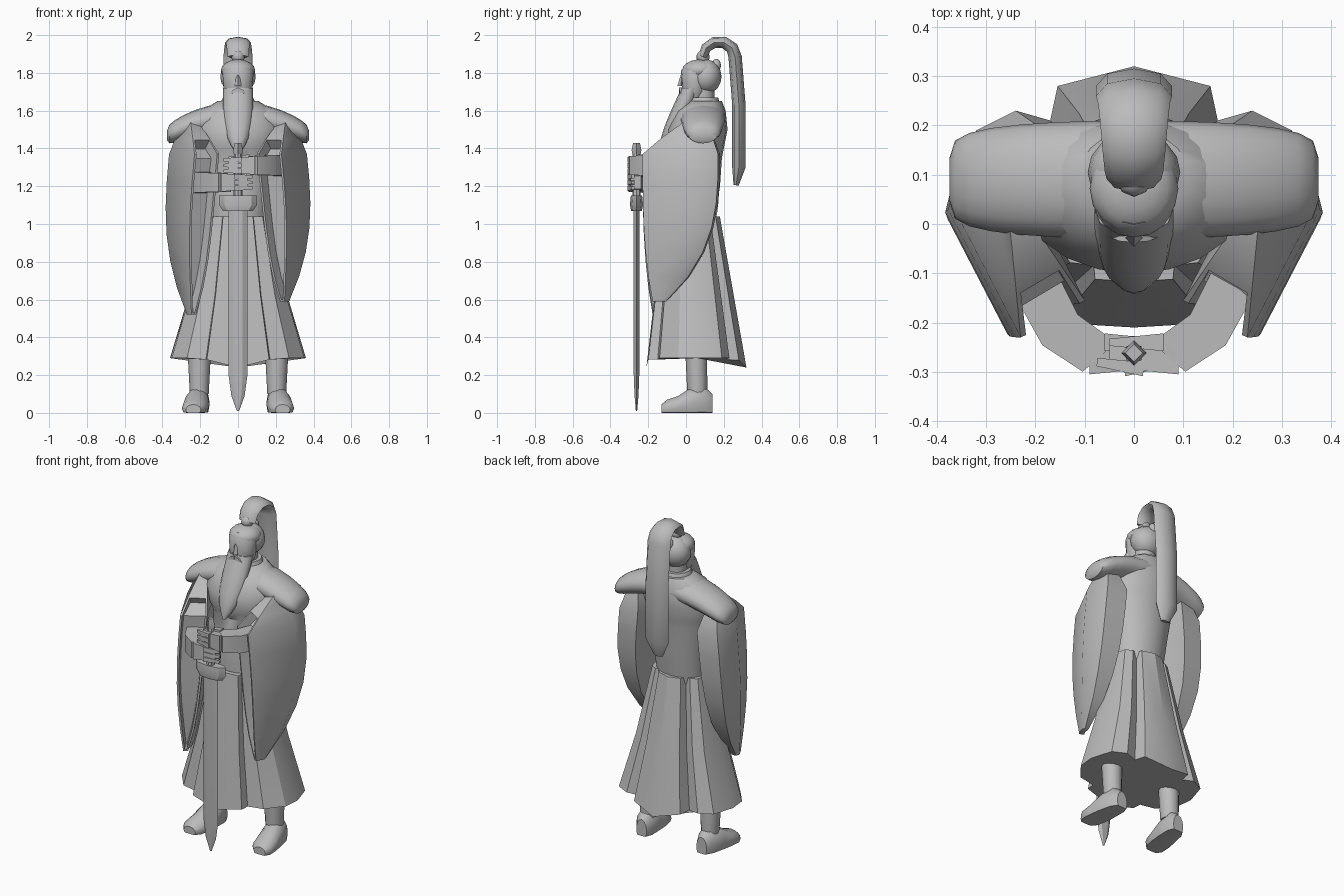
import bpy, bmesh, math
from mathutils import Vector

if "Cube" in bpy.data.objects:
    bpy.data.objects.remove(bpy.data.objects["Cube"], do_unlink=True)

GREY = (0.5, 0.5, 0.5, 1)
clay = bpy.data.materials.new("plain_grey")
clay.use_nodes = True
clay.diffuse_color = GREY
clay.node_tree.nodes["Principled BSDF"].inputs["Base Color"].default_value = GREY

X, Y, Z = Vector((1, 0, 0)), Vector((0, 1, 0)), Vector((0, 0, 1))
SIDES = (("left", 1), ("right", -1))


def steps(count):
    """Evenly spaced fractions from zero to one."""
    return [i / (count - 1) for i in range(count)]


def oval(center, u, v, radius_u, radius_v, sides=16, turn=0):
    """Closed ring around a centre, spanned by two axes."""
    angles = [math.tau * i / sides + turn for i in range(sides)]
    return [Vector(center) + u * radius_u * math.cos(a) + v * radius_v * math.sin(a) for a in angles]


def loft(name, rings, angle=40, mouth=None):
    """Skin a list of equal rings, cap both ends, optionally hollow one column."""
    bm = bmesh.new()
    loops = [[bm.verts.new(point) for point in ring] for ring in rings]
    sides = len(rings[0])
    opening = []
    for row, (lower, upper) in enumerate(zip(loops, loops[1:])):
        for i in range(sides):
            j = (i + 1) % sides
            face = bm.faces.new((lower[i], lower[j], upper[j], upper[i]))
            if i == mouth and row > 0:
                opening.append(face)
    bm.faces.new(loops[0])
    bm.faces.new(loops[-1])
    bmesh.ops.recalc_face_normals(bm, faces=bm.faces)
    if opening:
        bmesh.ops.inset_region(bm, faces=opening, thickness=0.012, depth=0)
        bmesh.ops.inset_region(bm, faces=opening, thickness=0.004, depth=-0.06)
    mesh = bpy.data.meshes.new(name)
    bm.to_mesh(mesh)
    bm.free()
    mesh.materials.append(clay)
    part = bpy.data.objects.new(name, mesh)
    bpy.context.collection.objects.link(part)
    bpy.ops.object.select_all(action='DESELECT')
    part.select_set(True)
    bpy.context.view_layer.objects.active = part
    bpy.ops.object.shade_smooth_by_angle(angle=math.radians(angle))


def stack(name, rows, x=0, sides=16, angle=40):
    """Horizontal ovals, each given as height, centre y, half width, half depth."""
    loft(name, [oval((x, y, z), X, Y, wide, deep, sides) for z, y, wide, deep in rows], angle)


def ball(name, center, wide, deep, tall, sides=16):
    """Ellipsoid made of stacked ovals."""
    x, y, z = center
    turns = [math.pi * (0.05 + 0.9 * t) for t in steps(9)]
    stack(name, [(z - tall * math.cos(a), y, wide * math.sin(a), deep * math.sin(a)) for a in turns],
          x, sides, angle=60)


def beam(name, points, wide, tall, taper):
    """Square bar through the points, scaled down towards its end."""
    points = [Vector(point) for point in points]
    across = (points[-1] - points[0]).cross(Z).normalized()
    rings = []
    for point, t in zip(points, steps(len(points))):
        size = math.sqrt(2) * (1 + (taper - 1) * t)
        rings.append(oval(point, across, Z, wide * size, tall * size, 4, math.pi / 4))
    loft(name, rings, 30)


# Skirt: half an outline with raised front and back panels, mirrored and tapered to the waist
half = [(0, -.21), (.165, -.2), (.17, -.15), (.27, -.14), (.35, -.04), (.36, .06), (.32, .19),
        (.24, .23), (.17, .21), (.155, .28), (0, .32)]
outline = half + [(-x, y) for x, y in reversed(half[1:-1])]
hem = [Vector((x, y, min(.29, .24 + abs(x) / 4))) for x, y in outline]
waist = [Vector((x * .48, y * .56, 1.04)) for x, y in outline]
skirt_middle = [Vector((p.x * .94, p.y, p.z)) for p in (a.lerp(b, .55) for a, b in zip(waist, hem))]
loft("skirt", [waist, skirt_middle, hem], 28)

# Torso and collar
stack("torso", [(1, .03, .15, .12), (1.2, .04, .17, .14), (1.35, .06, .19, .13), (1.4, .05, .2, .15),
                (1.5, .06, .23, .16), (1.6, .08, .19, .13), (1.65, .1, .11, .09)], sides=20)
stack("collar", [(1.6, .09, .11, .1), (1.67, .09, .08, .08)])

# Mantle arching over both shoulders
mantle = []
for t in steps(15):
    bend = (t - .5) * math.pi * .98
    round_off = math.cos(bend) ** .3
    reach = math.sin(bend)
    mantle.append(oval((.375 * reach, .09, 1.57 - .1 * reach ** 2), Y, Z, .12 * round_off, .075 * round_off))
loft("shoulder_mantle", mantle, 50)

# Wide hanging sleeves: the cuff outline gathers towards a low front tip
cuff = [(.33, .17), (.365, .03), (.23, -.23), (.1, -.155), (.18, 0), (.2, .18)]


def sleeve(name, side, length):
    def slice_at(z, target, pull, swing):
        flat = [Vector(point).lerp(Vector(target), pull) for point in cuff]
        return [Vector((side * (p.x + swing), p.y, z)) for p in flat]
    rings = [slice_at(1.54, (.26, .08), .7, 0), slice_at(1.45, (.26, .08), .3, 0)]
    for t in steps(7):
        rings.append(slice_at(1.37 - length * t, (.25, -.165), .82 * t ** 3, .025 * math.sin(math.pi * t)))
    loft(name, rings, 48, mouth=2)


sleeve("left_sleeve", 1, .78)
sleeve("right_sleeve", -1, .85)

# Forearms, hands, fingers and thumbs closed around the hilt
for (side, s), z in zip(SIDES, (1.31, 1.22)):
    beam(side + "_forearm", [(s * .2, -.12, z), (s * .15, -.215, z), (s * .07, -.27, z)], .05, .055, .9)
    beam(side + "_hand", [(s * .09, -.265, z), (s * .03, -.265, z), (s * -.05, -.265, z)], .04, .05, .7)
    for finger in range(3):
        height = z + .03 * (finger - 1)
        beam(side + "_finger", [(s * .02, -.295, height), (s * -.075, -.28, height)], .014, .014, .6)
    beam(side + "_thumb", [(s * .06, -.24, z + .04), (s * -.05, -.24, z + .04)], .018, .018, .4)

# Sword standing on its tip
sword = -.262
stack("sword_blade", [(1.09, sword, .05, .017), (.2, sword, .05, .017), (.09, sword, .035, .012),
                      (.01, sword, .006, .004)], sides=6, angle=20)
stack("sword_guard", [(1.07, sword, .08, .028), (1.1, sword, .1, .035), (1.15, sword, .1, .03)],
      sides=8, angle=25)
stack("sword_grip", [(1.14, sword, .024, .022), (1.37, sword, .02, .02)], sides=8)
stack("sword_pommel", [(1.36, sword, .02, .02), (1.39, sword, .026, .026), (1.43, sword, .018, .018)],
      sides=4, angle=20)

# Head, cap and brow
stack("neck", [(1.6, .09, .06, .06), (1.75, .09, .06, .06)])
stack("face", [(1.65, .04, .05, .045), (1.7, .045, .075, .065), (1.81, .05, .083, .077), (1.85, .06, .06, .06)])
ball("cap", (0, .105, 1.78), .094, .083, .092)
ball("cap_brow", (0, .072, 1.815), .09, .092, .056)
ball("rear_bun", (0, .16, 1.84), .025, .025, .035, sides=8)
stack("nose", [(1.73, -.028, .018, .018), (1.79, -.02, .008, .008)], sides=4)
for side, s in SIDES:
    beam(side + "_moustache", [(0, -.025, 1.71), (s * .03, -.027, 1.7), (s * .055, -.02, 1.675)],
         .012, .012, .3)

# Long beard, leaning forward to a blunt point
stack("beard", [(1.72 - .345 * t, .03 - .16 * t, .01 + .07 * (1 - t ** 4), .012 + .042 * (1 - t ** 4))
                for t in steps(9)], sides=12, angle=50)

# Topknot and the long tail of hair: an arch followed by a straight fall
ball("topknot_band", (0, .09, 1.885), .035, .035, .035, sides=8)
arch = [(.175 - .085 * math.cos(math.pi * t), 1.885 + .08 * math.sin(math.pi * t)) for t in steps(6)]
path = [Vector((0, y, z)) for y, z in arch + [(.28, 1.63), (.28, 1.3), (.265, 1.205)]]
tail = []
for i, point in enumerate(path):
    along = (path[min(i + 1, len(path) - 1)] - path[max(i - 1, 0)]).normalized()
    width = .03 if point == path[-1] else .055 + .022 * min(1, i / 5)
    tail.append(oval(point, X, along.cross(X), width, width * .46, 8))
loft("hair_tail", tail, 45)

# Legs and boots
for side, s in SIDES:
    stack(side + "_leg", [(.5, .05, .06, .06), (.29, .055, .06, .057), (.1, .06, .05, .053)],
          x=s * .205, sides=12)
    boot = []
    for y, wide, tall in ((-.13, .04, .045), (-.1, .065, .07), (-.04, .07, .09), (.02, .067, .13),
                          (.1, .058, .14), (.14, .035, .1)):
        ring = oval((s * (.22 - y / 8), y, tall * .35), X, Z, wide, tall * .65, 12)
        boot.append([Vector((p.x, p.y, max(p.z, 0))) for p in ring])
    loft(side + "_boot", boot, 45)
